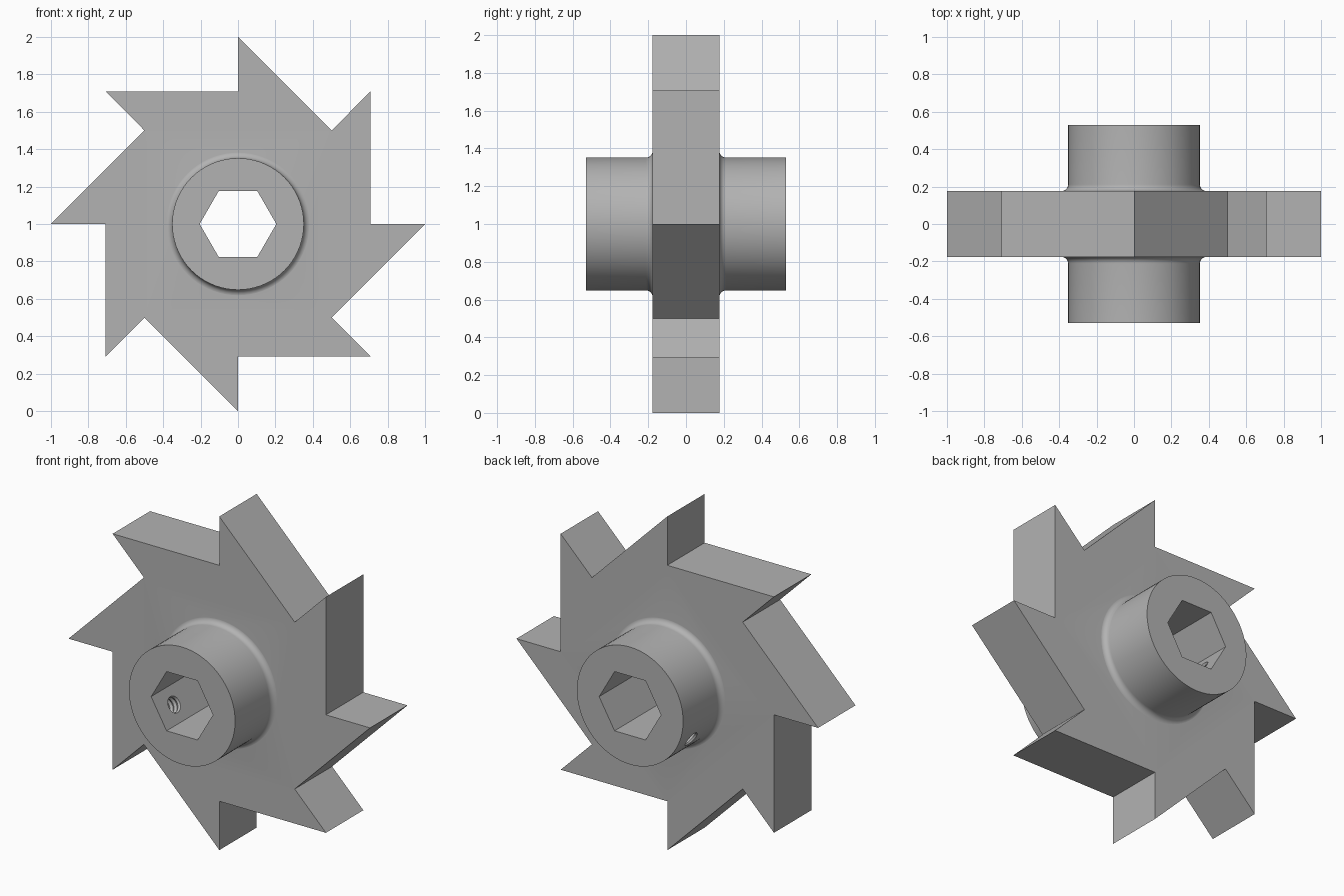
import bpy, bmesh
from math import pi, cos, sin, radians
from mathutils import Matrix, Vector

cube = bpy.data.objects.get("Cube")
if cube:
    bpy.data.objects.remove(cube, do_unlink=True)

HALF_DISC, HALF_HUB, HUB_R, FILLET = 0.177, 0.53, 0.352, 0.035
HEX_R, SCREW_Y, SCREW_R, PITCH = 0.205, 0.385, 0.05, 0.03

steel = bpy.data.materials.new("steel grey")
steel.use_nodes = True
colour = (0.45, 0.45, 0.45, 1)
steel.diffuse_color = colour
steel.node_tree.nodes["Principled BSDF"].inputs["Base Color"].default_value = colour


def finish(name, bm, matrix):
    bmesh.ops.remove_doubles(bm, verts=bm.verts, dist=1e-6)
    bmesh.ops.recalc_face_normals(bm, faces=bm.faces)
    mesh = bpy.data.meshes.new(name)
    bm.to_mesh(mesh)
    bm.free()
    mesh.materials.append(steel)
    mesh.transform(matrix)
    obj = bpy.data.objects.new(name, mesh)
    bpy.context.collection.objects.link(obj)
    return obj


def prism(name, outline, half):
    """Extrude an (x, z) outline along y, centred at z = 1."""
    bm = bmesh.new()
    face = bm.faces.new([bm.verts.new((x, -half, z)) for x, z in outline])
    out = bmesh.ops.extrude_face_region(bm, geom=[face])
    verts = [v for v in out["geom"] if isinstance(v, bmesh.types.BMVert)]
    bmesh.ops.translate(bm, verts=verts, vec=(0, 2 * half, 0))
    return finish(name, bm, Matrix.Translation((0, 0, 1)))


def lathe(name, profile, steps, matrix):
    """Spin an (axial, radius) profile around local z."""
    bm = bmesh.new()
    verts = [bm.verts.new((r, 0, a)) for a, r in profile]
    edges = [bm.edges.new(pair) for pair in zip(verts, verts[1:])]
    bmesh.ops.spin(bm, geom=verts + edges, axis=(0, 0, 1), cent=(0, 0, 0),
                   angle=2 * pi, steps=steps, use_merge=True)
    return finish(name, bm, matrix)


def combine(target, other, operation):
    mod = target.modifiers.new(operation.title(), 'BOOLEAN')
    mod.operation, mod.solver, mod.object = operation, 'EXACT', other
    bpy.context.view_layer.objects.active = target
    bpy.ops.object.modifier_apply(modifier=mod.name)
    bpy.data.objects.remove(other, do_unlink=True)


# Toothed disc: each tip and the notch below it share one angle
outline = []
for k in range(8):
    a = k * pi / 4
    outline += [(r * cos(a), r * sin(a)) for r in (1, cos(pi / 4))]
cutter_wheel = prism("cutter_wheel", outline, HALF_DISC)

# Hub with a fillet where it meets the disc
half = [(HALF_HUB, 0), (HALF_HUB, HUB_R)]
for i in range(9):
    a = i / 8 * pi / 2
    half.append((HALF_DISC - 0.0005 + FILLET * (1 - sin(a)),
                 HUB_R + FILLET * (1 - cos(a))))
half.append((0.1, HUB_R + FILLET))
profile = half + [(-y, r) for y, r in reversed(half)]
hub = lathe("hub", profile, 72, Matrix.Translation((0, 0, 1)) @ Matrix.Rotation(pi / 2, 4, 'X'))
combine(cutter_wheel, hub, 'UNION')

# Hexagonal bore
hexagon = [(HEX_R * cos(k * pi / 3), HEX_R * sin(k * pi / 3)) for k in range(6)]
combine(cutter_wheel, prism("hex_bore", hexagon, 0.7), 'DIFFERENCE')

# Threaded set-screw hole in each end of the hub
thread = [(0.1, 0)]
for i in range(11):
    thread += [(0.1 + i * PITCH, SCREW_R * 0.84), (0.1 + (i + 0.5) * PITCH, SCREW_R)]
thread.append((thread[-1][0], 0))
radial = Vector((cos(radians(210)), 0, sin(radians(210))))
for y in (-SCREW_Y, SCREW_Y):
    place = Matrix.Translation((0, y, 1)) @ radial.to_track_quat('Z', 'Y').to_matrix().to_4x4()
    combine(cutter_wheel, lathe("screw_hole", thread, 24, place), 'DIFFERENCE')

bpy.ops.object.select_all(action='DESELECT')
cutter_wheel.select_set(True)
bpy.context.view_layer.objects.active = cutter_wheel
bpy.ops.object.shade_smooth_by_angle(angle=radians(30))
